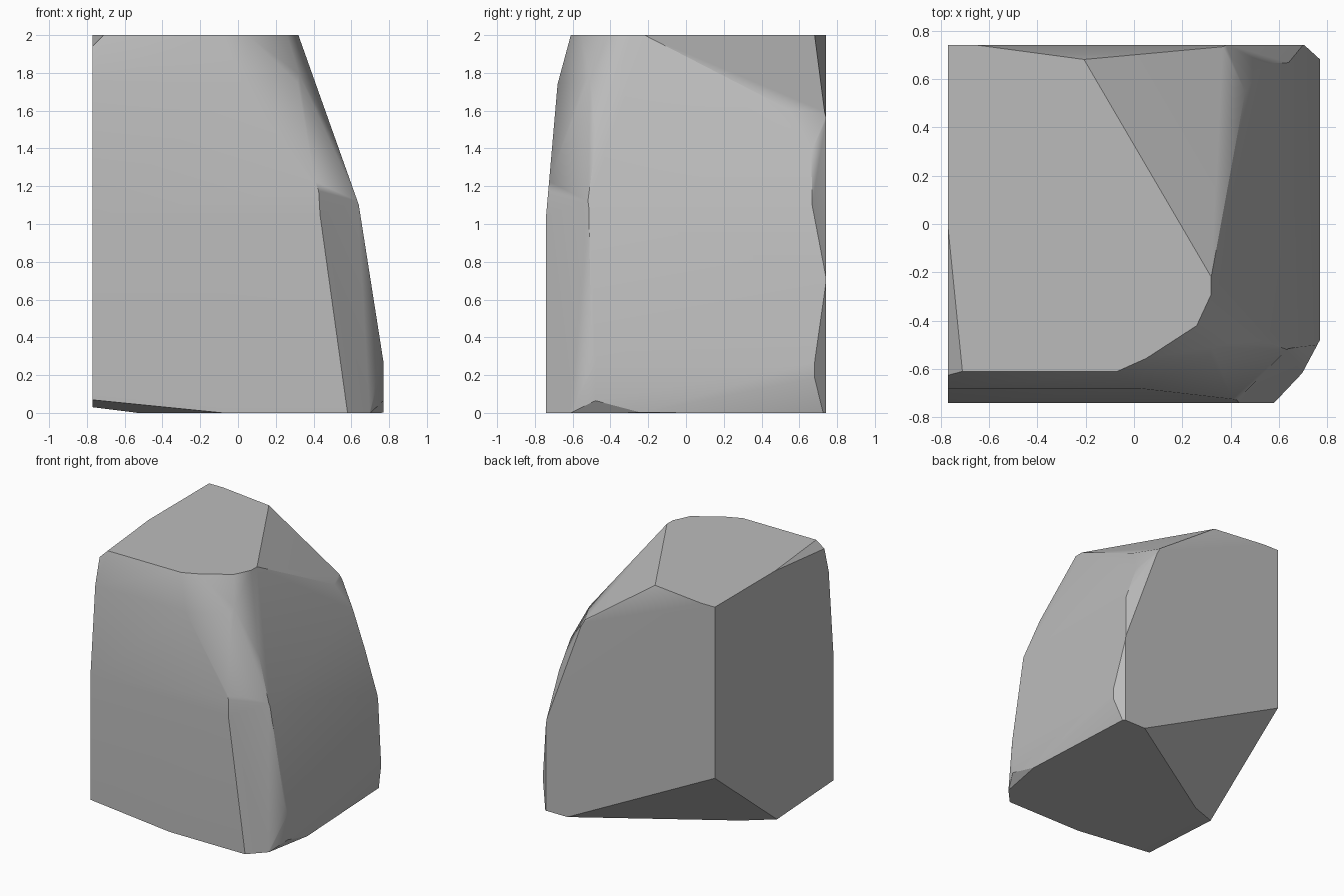
import bpy, bmesh, math
from mathutils import Vector

if "Cube" in bpy.data.objects:
    bpy.data.objects.remove(bpy.data.objects["Cube"], do_unlink=True)

WIDTH, DEPTH, HEIGHT = 1.54, 1.48, 2.0


def stone_material():
    mat = bpy.data.materials.new("grey stone")
    mat.use_nodes = True
    colour = (0.5, 0.5, 0.5, 1.0)
    mat.diffuse_color = colour
    for node in mat.node_tree.nodes:
        if node.type == 'BSDF_PRINCIPLED':
            node.inputs["Base Color"].default_value = colour
            node.inputs["Roughness"].default_value = 0.9
    return mat


def chisel(bm, point, facing):
    """Slice off everything beyond a plane and cap the opening."""
    geom = list(bm.verts) + list(bm.edges) + list(bm.faces)
    cut = bmesh.ops.bisect_plane(bm, geom=geom, dist=0.0005,
                                 plane_co=Vector(point),
                                 plane_no=Vector(facing).normalized(),
                                 clear_outer=True)
    rim = [e for e in cut["geom_cut"]
           if isinstance(e, bmesh.types.BMEdge) and e.is_boundary]
    if rim:
        bmesh.ops.edgeloop_fill(bm, edges=rim)


# Broad slopes of the upper block
crown_cuts = [
    ((0.32, -0.22, 2), (0.53, 0.31, 0.79)),
    ((-0.2, 0.68, 2), (0.13, 0.97, 0.31)),
    ((-0.71, -0.61, 2), (-0.7, -0.07, 0.72)),
]

# Gentle bulge of the front and right sides
side_cuts = [
    ((0, -0.74, 1.05), (0, -1, 0.087)),
    ((0, -0.68, 1.74), (0, -1, 0.27)),
    ((0.77, 0, 0.27), (1, 0, 0.157)),
    ((0.64, 0, 1.1), (1, 0, 0.356)),
]

# Worn front right corner, from shoulder to foot
front_corner_cuts = [
    ((-0.07, -0.61, 2), (0.38, -0.85, 0.36)),
    ((0.06, -0.55, 2), (0.48, -0.74, 0.47)),
    ((0.32, -0.29, 2), (0.82, -0.38, 0.42)),
    ((0.3, -0.6, 1.68), (0.7, -0.6, 0.33)),
    ((0.58, -0.74, 0), (0.72, -0.68, 0.1)),
    ((0.7, -0.61, 0), (0.88, -0.47, 0)),
]

# Worn back right corner
back_corner_cuts = [
    ((0.45, 0.56, 1.61), (0.77, 0.41, 0.49)),
    ((0.7, 0.74, 0.72), (0.65, 0.72, 0.24)),
    ((0.705, 0.74, 0), (0.67, 0.74, 0)),
]

# Undercuts around the base
base_cuts = [
    ((0.77, -0.24, 0), (0.97, 0.05, -0.25)),
    ((0.7, -0.61, 0), (0.81, -0.15, -0.57)),
    ((-0.77, 0.74, 0.65), (-0.505, 0.8, -1)),
    ((-0.08, -0.74, 0), (-0.1, -0.055, -1)),
]

# Block of stone
bm = bmesh.new()
bmesh.ops.create_cube(bm, size=1)
bmesh.ops.scale(bm, vec=(WIDTH, DEPTH, HEIGHT), verts=bm.verts)
bmesh.ops.translate(bm, vec=(0, 0, HEIGHT / 2), verts=bm.verts)
for group in (crown_cuts, side_cuts, front_corner_cuts, back_corner_cuts, base_cuts):
    for point, facing in group:
        chisel(bm, point, facing)
bmesh.ops.remove_doubles(bm, verts=bm.verts, dist=0.004)
bmesh.ops.recalc_face_normals(bm, faces=bm.faces)

mesh = bpy.data.meshes.new("boulder")
bm.to_mesh(mesh)
bm.free()
boulder = bpy.data.objects.new("boulder", mesh)
bpy.context.collection.objects.link(boulder)
mesh.materials.append(stone_material())

# Soft worn corners, crisp breaks
bpy.ops.object.select_all(action='DESELECT')
boulder.select_set(True)
bpy.context.view_layer.objects.active = boulder
bpy.ops.object.shade_smooth_by_angle(angle=math.radians(31))
soften = boulder.modifiers.new("Weighted Normal", 'WEIGHTED_NORMAL')
soften.keep_sharp = True
